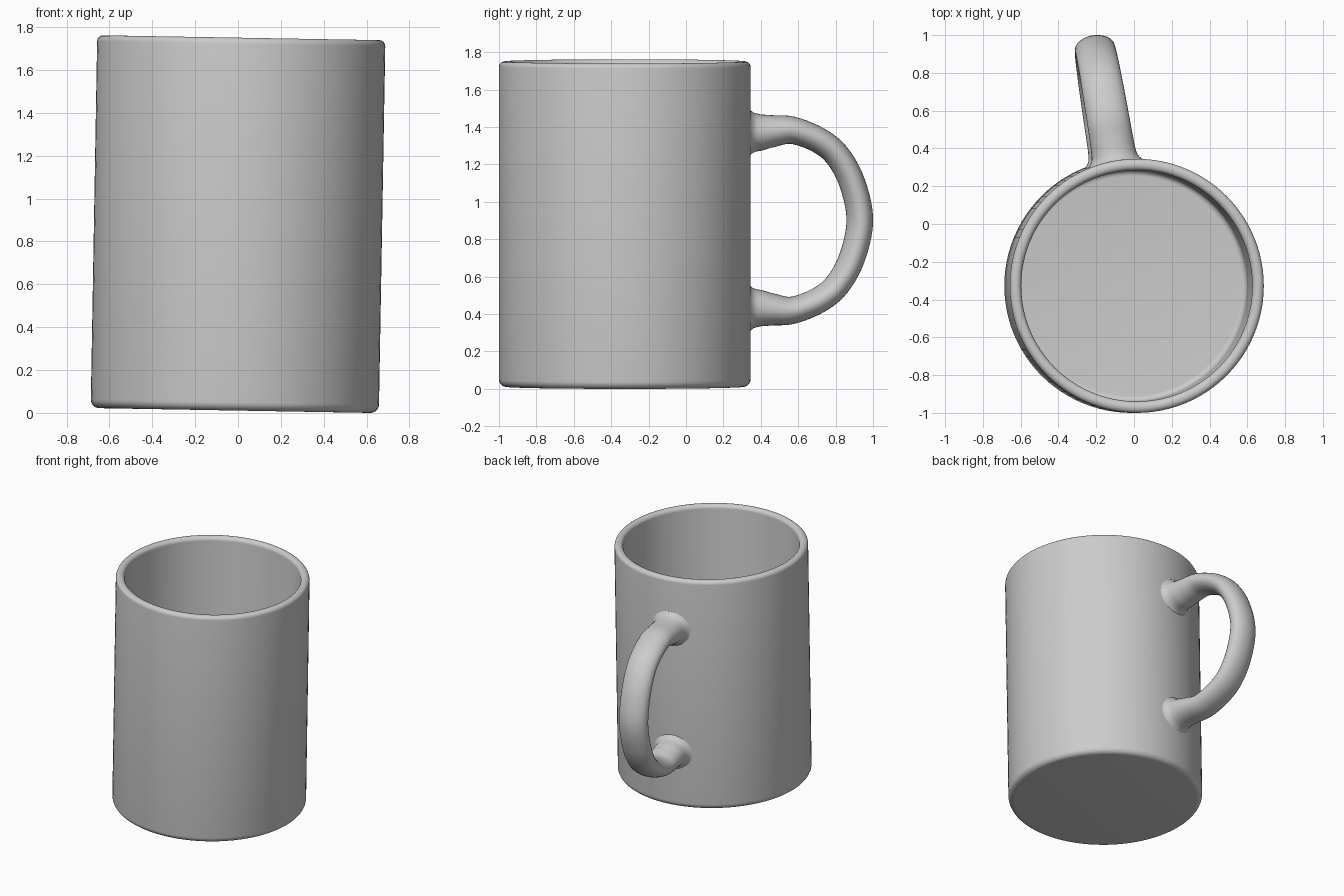
import bpy, bmesh
from math import sin, cos, pi, radians, sqrt
from mathutils import Matrix, Vector

if "Cube" in bpy.data.objects:
    bpy.data.objects.remove(bpy.data.objects["Cube"])

R, H, RIN, FLOOR = 0.6725, 1.74, 0.612, 0.07
# whole mug leans one degree towards +x
LEAN = Matrix.Translation((-0.015, -0.3275, 0.011)) @ Matrix.Rotation(radians(1), 4, 'Y')


def loft(name, rings, closed_ends=False):
    """Skin a list of rings; one-point rings become poles."""
    bm = bmesh.new()
    vs = [[bm.verts.new(p) for p in ring] for ring in rings]
    for a, b in zip(vs, vs[1:]):
        n = max(len(a), len(b))
        for i in range(n):
            j = (i + 1) % n
            if len(a) == 1:
                bm.faces.new((a[0], b[j], b[i]))
            elif len(b) == 1:
                bm.faces.new((a[i], a[j], b[0]))
            else:
                bm.faces.new((a[i], a[j], b[j], b[i]))
    if closed_ends:
        bm.faces.new(vs[0])
        bm.faces.new(vs[-1])
    bmesh.ops.recalc_face_normals(bm, faces=bm.faces)
    me = bpy.data.meshes.new(name)
    bm.to_mesh(me)
    bm.free()
    ob = bpy.data.objects.new(name, me)
    bpy.context.collection.objects.link(ob)
    ob.matrix_world = LEAN
    bpy.ops.object.select_all(action='DESELECT')
    ob.select_set(True)
    bpy.context.view_layer.objects.active = ob
    bpy.ops.object.shade_smooth_by_angle(angle=radians(40))
    return ob


def arc(cx, cz, r, a0, a1, n=6):
    return [(cx + r * cos(radians(a0 + (a1 - a0) * i / n)),
             cz + r * sin(radians(a0 + (a1 - a0) * i / n))) for i in range(n + 1)]


# cup body: lathed wall with rounded foot, rim and inner floor
profile = [(0, 0)]
profile += arc(R - 0.04, 0.04, 0.04, -90, 0)
profile += arc(R - 0.028, H - 0.028, 0.028, 0, 90)
profile += arc(RIN + 0.028, H - 0.028, 0.028, 90, 180)
profile += arc(RIN - 0.03, FLOOR + 0.03, 0.03, 0, -90)
profile += [(0, FLOOR)]
SEG = 96
loft("cup_body", [[(0, 0, z)] if r == 0 else
                  [(r * cos(2 * pi * i / SEG), r * sin(2 * pi * i / SEG), z) for i in range(SEG)]
                  for r, z in profile])

# handle: upper half stations (radius, height from middle, half thickness, half width)
half = [(0.662, 0.470, 0.145, 0.165), (0.680, 0.470, 0.120, 0.137),
        (0.703, 0.470, 0.105, 0.122), (0.740, 0.471, 0.097, 0.117),
        (0.800, 0.477, 0.086, 0.115), (0.910, 0.481, 0.073, 0.113),
        (1.050, 0.428, 0.069, 0.111), (1.152, 0.345, 0.068, 0.109),
        (1.233, 0.198, 0.069, 0.108), (1.274, 0.0, 0.070, 0.107)]
pts = [Vector(p) for p in half]
pts += [Vector((p[0], -p[1], p[2], p[3])) for p in half[-2::-1]]

# Catmull-Rom smoothing of the stations
path = []
for i in range(len(pts) - 1):
    p0, p1, p2, p3 = pts[max(i - 1, 0)], pts[i], pts[i + 1], pts[min(i + 2, len(pts) - 1)]
    for k in range(5):
        t = k / 5
        path.append(0.5 * (2 * p1 + (p2 - p0) * t + (2 * p0 - 5 * p1 + 4 * p2 - p3) * t * t
                           + (3 * p1 - p0 - 3 * p2 + p3) * t ** 3))
path.append(pts[-1])

turn, mid, N = radians(9.4), 0.888, 32
rings = []
for i, p in enumerate(path):
    d = path[min(i + 1, len(path) - 1)] - path[max(i - 1, 0)]
    tan = Vector((d[0], d[1])).normalized()
    fit = min(1, max(0, (0.82 - p[0]) / 0.12))   # flared roots follow the round wall
    ring = []
    for k in range(N):
        a = 2 * pi * k / N
        s, n = p[3] * sin(a), p[2] * cos(a)
        r = p[0] - tan[1] * n - fit * (R - sqrt(R * R - s * s))
        z = mid + p[1] + tan[0] * n
        ring.append((s * cos(turn) - r * sin(turn), s * sin(turn) + r * cos(turn), z))
    rings.append(ring)
loft("handle", rings, closed_ends=True)
